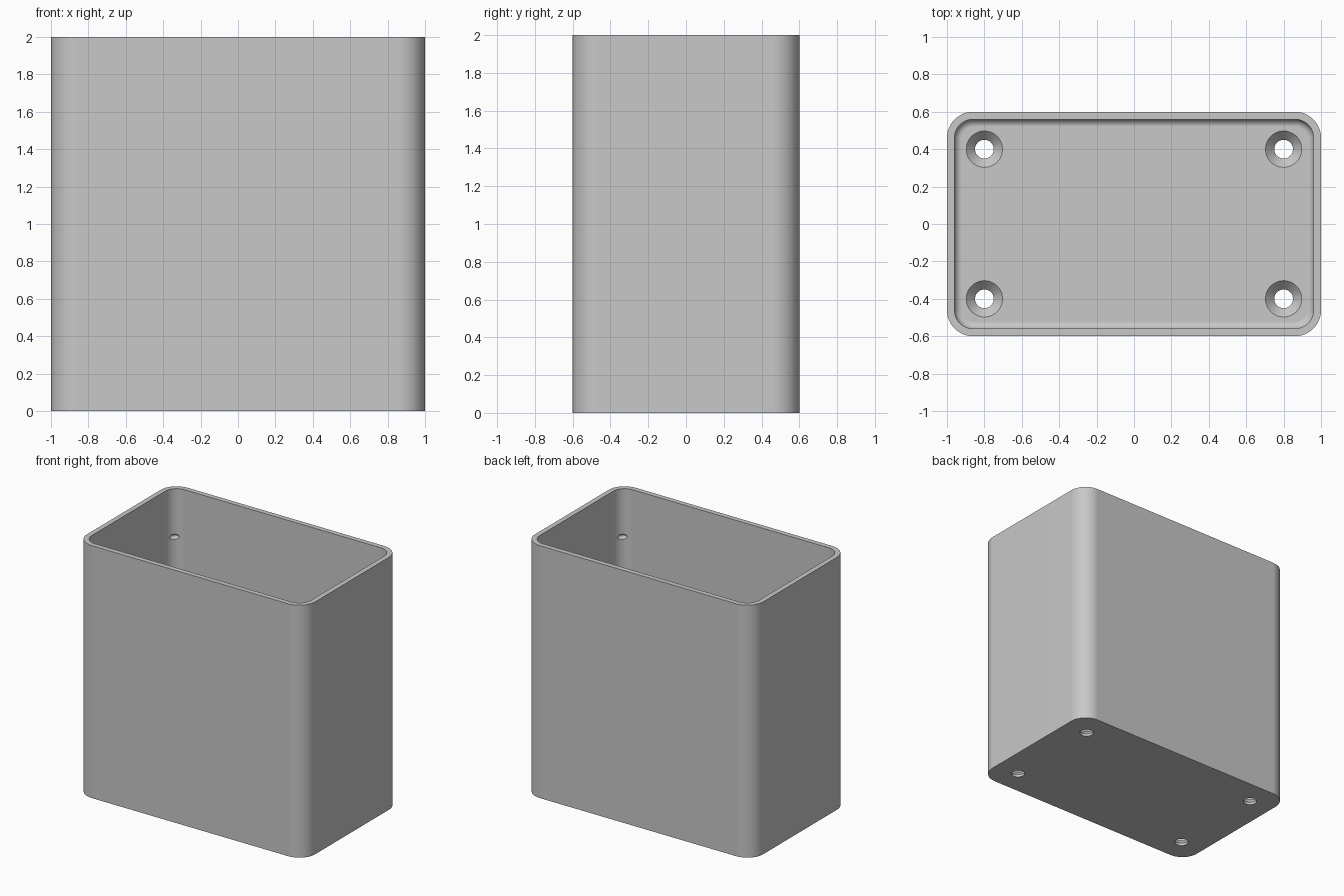
import bpy, bmesh, math

old = bpy.data.objects.get("Cube")
if old:
    bpy.data.objects.remove(old, do_unlink=True)

HALF_X, HALF_Y, HEIGHT = 1.0, 0.6, 2.0
WALL, FLOOR, RADIUS, FILLET = 0.04, 0.07, 0.14, 0.04
SEG = 12

grey = bpy.data.materials.new("light grey plastic")
grey.use_nodes = True
colour = (0.58, 0.58, 0.58, 1)
grey.diffuse_color = colour
grey.node_tree.nodes["Principled BSDF"].inputs["Base Color"].default_value = colour


def rounded_ring(bm, inset, z):
    """Rounded rectangle of vertices, inset from the outer wall."""
    r = RADIUS - inset
    ring = []
    for q, (sx, sy) in enumerate([(1, 1), (-1, 1), (-1, -1), (1, -1)]):
        for i in range(SEG + 1):
            a = math.pi / 2 * (q + i / SEG)
            ring.append(bm.verts.new((sx * (HALF_X - RADIUS) + r * math.cos(a),
                                      sy * (HALF_Y - RADIUS) + r * math.sin(a), z)))
    return ring


def circle_ring(bm, r, z, n=48):
    return [bm.verts.new((r * math.cos(2 * math.pi * i / n),
                          r * math.sin(2 * math.pi * i / n), z)) for i in range(n)]


def solid(name, bm, rings):
    """Skin a stack of rings, cap both ends and make the object."""
    for a, b in zip(rings, rings[1:]):
        for i in range(len(a)):
            j = (i + 1) % len(a)
            bm.faces.new((a[i], a[j], b[j], b[i]))
    bm.faces.new(rings[0][::-1])
    bm.faces.new(rings[-1])
    bmesh.ops.recalc_face_normals(bm, faces=bm.faces)
    mesh = bpy.data.meshes.new(name)
    bm.to_mesh(mesh)
    bm.free()
    mesh.materials.append(grey)
    obj = bpy.data.objects.new(name, mesh)
    bpy.context.collection.objects.link(obj)
    return obj


# Open box: outer wall, rim, inner wall, floor fillet, floor
bm = bmesh.new()
profile = [(0, 0), (0, HEIGHT), (WALL, HEIGHT)]
for i in range(9):
    a = math.pi / 2 * i / 8
    profile.append((WALL + FILLET * (1 - math.cos(a)),
                    FLOOR + FILLET * (1 - math.sin(a))))
box = solid("open_box", bm, [rounded_ring(bm, inset, z) for inset, z in profile])


def cut(cutter):
    """Subtract a cutter from the box and discard it."""
    cutter.hide_render = True
    mod = box.modifiers.new("cut", "BOOLEAN")
    mod.operation, mod.solver, mod.object = "DIFFERENCE", "EXACT", cutter
    bpy.context.view_layer.objects.active = box
    bpy.ops.object.modifier_apply(modifier=mod.name)
    bpy.data.objects.remove(cutter, do_unlink=True)


# Countersunk screw holes in the floor
for sx in (-1, 1):
    for sy in (-1, 1):
        bm = bmesh.new()
        steps = [(0.05, -0.05), (0.05, FLOOR - 0.05), (0.097, FLOOR), (0.097, FLOOR + 0.05)]
        hole = solid("screw_hole_cutter", bm, [circle_ring(bm, r, z) for r, z in steps])
        hole.location = (sx * 0.8, sy * 0.4, 0)
        cut(hole)

# Small dimples in the inner corners, below the rim
for sx in (-1, 1):
    bm = bmesh.new()
    bmesh.ops.create_uvsphere(bm, u_segments=24, v_segments=12, radius=0.04)
    mesh = bpy.data.meshes.new("dimple_cutter")
    bm.to_mesh(mesh)
    bm.free()
    mesh.materials.append(grey)
    dimple = bpy.data.objects.new("dimple_cutter", mesh)
    bpy.context.collection.objects.link(dimple)
    dimple.location = (sx * 0.915, -sx * 0.515, 1.62)
    dimple.scale.z = 0.6
    cut(dimple)

# Smooth corners with crisp rims
bpy.ops.object.select_all(action="DESELECT")
box.select_set(True)
bpy.context.view_layer.objects.active = box
bpy.ops.object.shade_smooth_by_angle(angle=math.radians(30))
weighted = box.modifiers.new("weighted normals", "WEIGHTED_NORMAL")
weighted.keep_sharp = True
